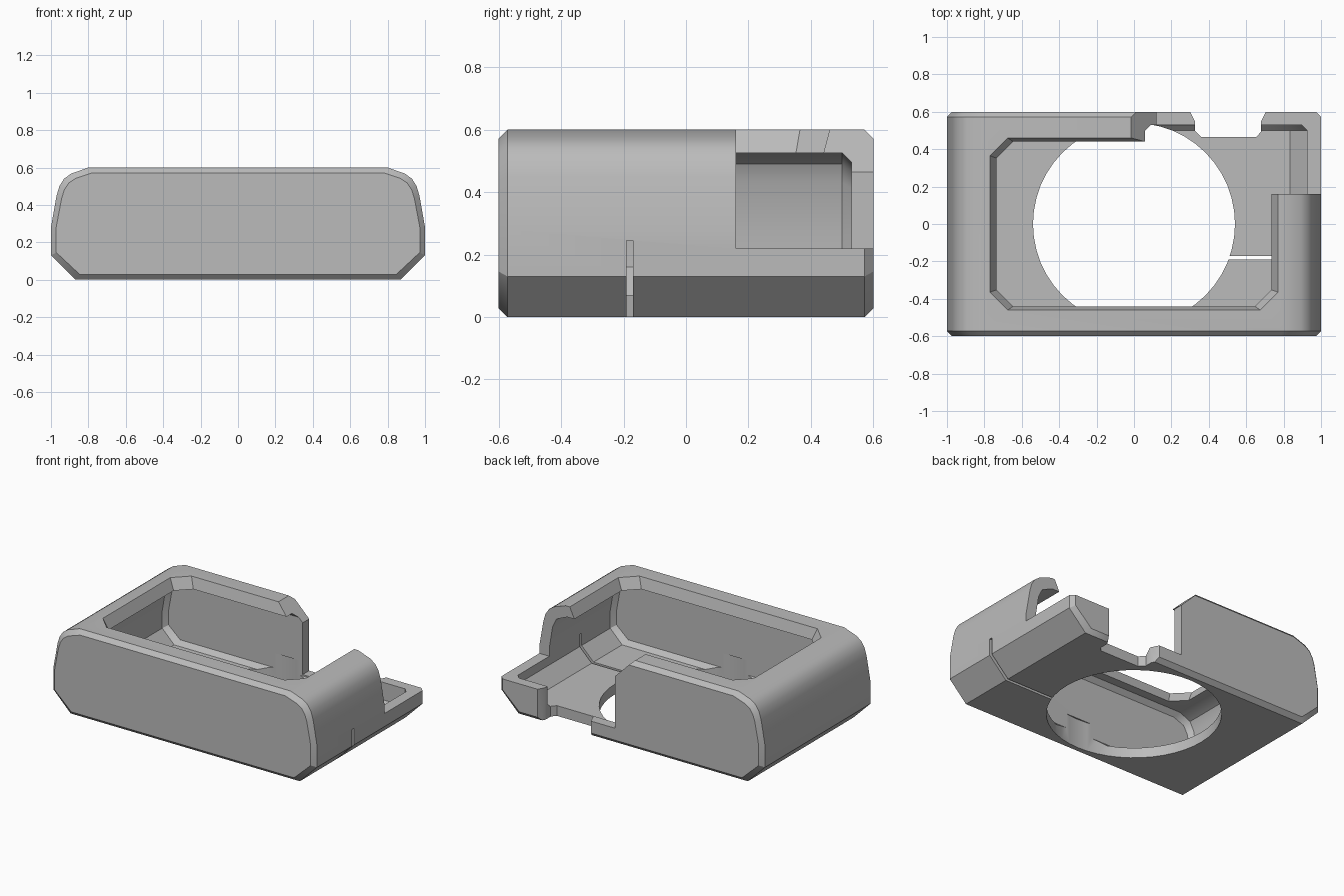
import bpy, bmesh, math

cube = bpy.data.objects.get("Cube")
if cube:
    bpy.data.objects.remove(cube, do_unlink=True)

grey = bpy.data.materials.new("plain_grey")
grey.use_nodes = True
grey.diffuse_color = (0.5, 0.5, 0.5, 1)
grey.node_tree.nodes["Principled BSDF"].inputs["Base Color"].default_value = (0.5, 0.5, 0.5, 1)


def loft(name, rings):
    """Closed solid skinned through rings that have equal point counts."""
    bm = bmesh.new()
    loops = [[bm.verts.new(p) for p in ring] for ring in rings]
    n = len(loops[0])
    for a, b in zip(loops, loops[1:]):
        for i in range(n):
            j = (i + 1) % n
            bm.faces.new((a[i], a[j], b[j], b[i]))
    bm.faces.new(loops[0])
    bm.faces.new(loops[-1])
    bmesh.ops.recalc_face_normals(bm, faces=bm.faces)
    mesh = bpy.data.meshes.new(name)
    bm.to_mesh(mesh)
    bm.free()
    mesh.materials.append(grey)
    obj = bpy.data.objects.new(name, mesh)
    bpy.context.collection.objects.link(obj)
    return obj


def along_y(profile, y):
    return [(x, y, z) for x, z in profile]


def along_z(outline, z):
    return [(x, y, z) for x, y in outline]


def mirrored(half):
    return half + [(-x, z) for x, z in reversed(half)]


def rounded_block(name, half, end, bevel):
    """Extrusion along y whose two ends are chamfered."""
    full = mirrored(half)
    low = min(z for x, z in full)
    high = max(z for x, z in full)
    mid, scale = (low + high) / 2, 1 - 2 * bevel / (high - low)
    inset = [(x * (1 - bevel), mid + (z - mid) * scale) for x, z in full]
    return loft(name, [along_y(inset, -end), along_y(full, bevel - end),
                       along_y(full, end - bevel), along_y(inset, end)])


def octagon(x, y, c):
    return [(x, c - y), (x, y - c), (x - c, y), (c - x, y),
            (-x, y - c), (-x, c - y), (c - x, -y), (x - c, -y)]


# Outer shell
case = rounded_block("case_shell", [(0.87, 0), (1, 0.13), (1, 0.28), (0.97, 0.45),
                                    (0.955, 0.5), (0.93, 0.54), (0.893, 0.567),
                                    (0.8, 0.6)], 0.6, 0.028)

# Hollow interior
cavity = rounded_block("cavity_cutter", [(0.835, 0.07), (0.925, 0.16), (0.925, 0.28),
                                         (0.9, 0.43), (0.87, 0.49), (0.79, 0.525)],
                       0.53, 0.03)

# Tapered top window
lower, upper = octagon(0.735, 0.44, 0.088), octagon(0.77, 0.46, 0.095)
window = loft("window_cutter", [along_z(lower, 0.4), along_z(lower, 0.525),
                                along_z(upper, 0.6), along_z(upper, 0.7)])

# Round opening in the floor
circle = [(0.54 * math.cos(math.tau * i / 48), 0.54 * math.sin(math.tau * i / 48))
          for i in range(48)]
floor_hole = loft("floor_hole_cutter", [along_z(circle, -0.1), along_z(circle, 0.2)])

# Open rear corner with a sloped wall end and low ledges
corner = [(-0.115, 0.7), (0.12, 0.465), (0.12, 0.11), (0.5, 0.11),
          (0.5, 0.22), (1.1, 0.22), (1.1, 0.7)]
rear_corner = loft("rear_corner_cutter", [along_y(corner, 0.16), along_y(corner, 0.7)])

# Notch through the rear edge
notch = [(0.29, 0.62), (0.325, 0.55), (0.325, 0.5), (0.36, 0.465),
         (0.655, 0.465), (0.68, 0.495), (0.68, 0.55), (0.715, 0.62)]
rear_notch = loft("rear_notch_cutter", [along_z(notch, -0.1), along_z(notch, 0.4)])

# Thin slit in the floor and left wall
slit = [(0.45, -0.19), (1.1, -0.19), (1.1, -0.17), (0.45, -0.17)]
side_slit = loft("side_slit_cutter", [along_z(slit, -0.1), along_z(slit, 0.245)])

bpy.ops.object.select_all(action='DESELECT')
bpy.context.view_layer.objects.active = case
case.select_set(True)
for cutter in (cavity, window, floor_hole, rear_corner, rear_notch, side_slit):
    cutter.hide_render = True
    cut = case.modifiers.new("cut", 'BOOLEAN')
    cut.operation, cut.solver, cut.object = 'DIFFERENCE', 'EXACT', cutter
    bpy.ops.object.modifier_apply(modifier=cut.name)
    bpy.data.objects.remove(cutter, do_unlink=True)

# Smooth the rounded shoulders, keep the chamfers crisp
bpy.ops.object.shade_smooth_by_angle(angle=math.radians(30))
weighted = case.modifiers.new("weighted_normals", 'WEIGHTED_NORMAL')
weighted.keep_sharp = True
